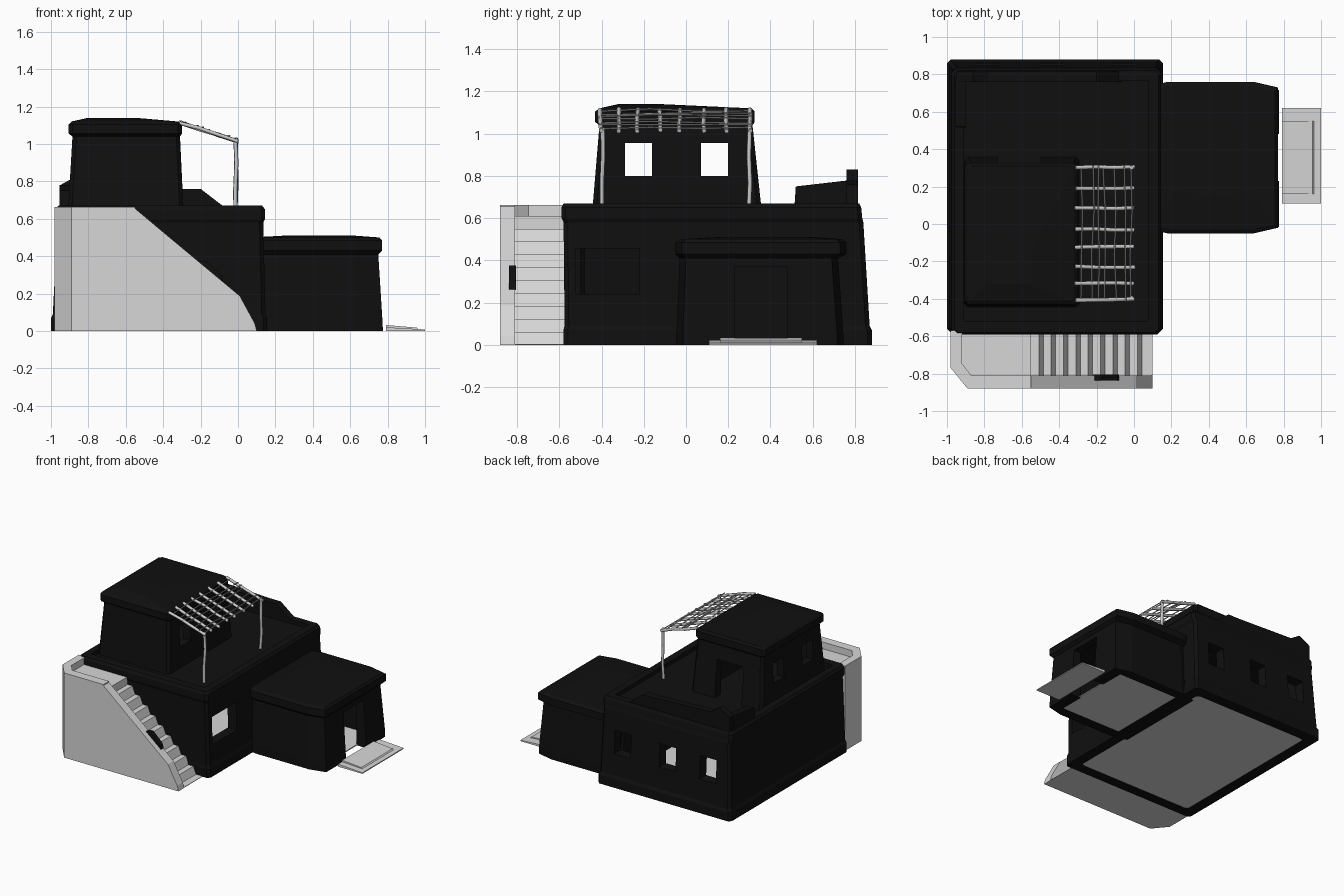
import bpy, bmesh, random
from mathutils import Vector

random.seed(4)
if "Cube" in bpy.data.objects:
    bpy.data.objects.remove(bpy.data.objects["Cube"], do_unlink=True)


def material(name, rgb):
    m = bpy.data.materials.new(name)
    m.use_nodes = True
    m.diffuse_color = (*rgb, 1)
    m.node_tree.nodes["Principled BSDF"].inputs["Base Color"].default_value = (*rgb, 1)
    return m


BLACK = material("black plaster", (0.005, 0.005, 0.005))
GREY = material("pale stone", (0.68, 0.68, 0.68))
WOOD = material("bleached wood", (0.6, 0.6, 0.59))


def finish(bm, name, mat):
    bmesh.ops.recalc_face_normals(bm, faces=bm.faces)
    mesh = bpy.data.meshes.new(name)
    bm.to_mesh(mesh)
    bm.free()
    mesh.materials.append(mat)
    ob = bpy.data.objects.new(name, mesh)
    bpy.context.collection.objects.link(ob)
    return ob


def loft(name, rings, mat=BLACK, cx=0.02, cy=0.02):
    """Stack of corner-cut rectangles, each (z, x0, x1, y0, y1)."""
    bm = bmesh.new()
    loops = []
    for z, x0, x1, y0, y1 in rings:
        plan = [(x0 + cx, y0), (x1 - cx, y0), (x1, y0 + cy), (x1, y1 - cy),
                (x1 - cx, y1), (x0 + cx, y1), (x0, y1 - cy), (x0, y0 + cy)]
        loops.append([bm.verts.new((x, y, z)) for x, y in plan])
    for a, b in zip(loops, loops[1:]):
        for i in range(8):
            j = (i + 1) % 8
            bm.faces.new((a[i], a[j], b[j], b[i]))
    bm.faces.new(loops[0])
    bm.faces.new(loops[-1])
    return finish(bm, name, mat)


def prism(name, pts, axis, lo, hi, mat=BLACK):
    """Polygon extruded along one axis."""
    def place(p, d):
        v = list(p)
        v.insert(axis, d)
        return v
    bm = bmesh.new()
    a = [bm.verts.new(place(p, lo)) for p in pts]
    b = [bm.verts.new(place(p, hi)) for p in pts]
    n = len(pts)
    for i in range(n):
        j = (i + 1) % n
        bm.faces.new((a[i], a[j], b[j], b[i]))
    bm.faces.new(a)
    bm.faces.new(b)
    return finish(bm, name, mat)


def box(name, x0, x1, y0, y1, z0, z1, mat=BLACK):
    return prism(name, [(x0, y0), (x1, y0), (x1, y1), (x0, y1)], 2, z0, z1, mat)


def cut(ob, cutter):
    mod = ob.modifiers.new("cut", "BOOLEAN")
    mod.operation = "DIFFERENCE"
    mod.solver = "EXACT"
    mod.object = cutter
    bpy.context.view_layer.objects.active = ob
    bpy.ops.object.modifier_apply(modifier=mod.name)
    bpy.data.objects.remove(cutter, do_unlink=True)


def stick(name, a, b, r, wobble=0.004):
    a, b = Vector(a), Vector(b)
    c = bpy.data.curves.new(name, "CURVE")
    c.dimensions = "3D"
    c.bevel_depth = r
    c.bevel_resolution = 1
    c.use_fill_caps = True
    s = c.splines.new("POLY")
    s.points.add(3)
    for i, p in enumerate(s.points):
        j = Vector([random.uniform(-wobble, wobble) for _ in range(3)])
        p.co = (*(a.lerp(b, i / 3) + j), 1)
    c.materials.append(WOOD)
    bpy.context.collection.objects.link(bpy.data.objects.new(name, c))


# Main house: plinth, leaning walls, sunken roof
house = loft("main_house", [
    (0, -1, .155, -.58, .88), (.07, -1, .155, -.58, .88),
    (.09, -.99, .147, -.575, .87), (.58, -.965, .135, -.58, .84),
    (.6, -.975, .145, -.59, .835), (.65, -.975, .145, -.59, .83),
    (.67, -.96, .13, -.58, .82)])
cut(house, loft("hollow", [(-.1, -.92, .075, -.5, .8), (.57, -.89, .06, -.5, .76)]))
cut(house, box("roof_recess", -.91, .075, -.52, .765, .64, .8))
for x in (-.05, -.44, -.79):
    cut(house, box("back_window", x - .07, x + .07, .6, 1, .255, .435))
cut(house, box("side_window", -.1, .3, -.52, -.22, .24, .455))
box("main_floor", -.93, .085, -.51, .81, .004, .012, GREY)

# Raised parapet at the back corner
prism("back_parapet", [(-.95, .6), (-.95, .78), (-.86, .83), (-.78, .78), (-.3, .76),
                       (-.2, .76), (-.07, .66), (-.07, .6)], 1, .76, .815)
prism("left_parapet", [(.51, .6), (.52, .75), (.78, .78), (.78, .6)], 0, -.955, -.9)

# Upper room with windows on both sides and a back door
tower = loft("upper_room", [
    (.62, -.91, -.29, -.445, .36), (1.04, -.885, -.31, -.41, .315),
    (1.055, -.905, -.3, -.43, .325), (1.105, -.905, -.3, -.43, .325),
    (1.12, -.89, -.32, -.41, .31), (1.14, -.8, -.55, -.32, -.12)])
cut(tower, loft("hollow", [(.5, -.85, -.36, -.38, .29), (1.05, -.83, -.37, -.36, .27)]))
for y in (-.225, .135):
    cut(tower, box("through_window", -1.1, 0, y - .065, y + .065, .8, .955))
cut(tower, box("back_door", -.73, -.5, .15, .5, .55, .93))

# Low annex with doorway
annex = loft("annex", [
    (0, .05, .775, -.045, .745), (.06, .05, .772, -.045, .745),
    (.41, .05, .75, -.03, .72), (.43, .05, .77, -.05, .76),
    (.485, .05, .77, -.05, .76), (.5, .07, .755, -.03, .74),
    (.51, .25, .62, .15, .6)], cx=.13, cy=.03)
cut(annex, box("hollow", .17, .69, .03, .67, -.1, .4))
cut(annex, box("doorway", .6, .9, .23, .48, -.1, .37))
box("annex_floor", .16, .7, .02, .68, .004, .012, GREY)

# Doorstep slabs
prism("doorstep", [(.79, 0), (1, 0), (1, .008), (.79, .02)], 1, .11, .62, GREY)
prism("doorstep_upper", [(.79, .01), (.965, .008), (.955, .018), (.79, .032)],
      1, .16, .55, GREY)

# Outside stair: landing, rim, steps and sloping side wall
outer = [(-.98, -.57), (-.98, -.77), (-.89, -.88), (-.55, -.88)]
prism("stair_landing", outer + [(-.55, -.57)], 2, 0, .61, GREY)
prism("landing_rim", outer + [(-.55, -.81), (-.87, -.81), (-.92, -.745), (-.92, -.57)],
      2, .6, .663, GREY)
STEPS, RUN = 10, .066
steps = [(-.6, 0), (-.6, .61)]
for i in range(STEPS):
    x = -.575 + RUN * i
    steps.append((x, .61 * (1 - i / STEPS)))
    steps.append((x + .024, max(.004, .61 * (1 - (i + 1) / STEPS))))
steps += [(.098, .004), (.098, 0)]
prism("stair_steps", steps, 1, -.82, -.57, GREY)
prism("stair_wall", [(-.56, 0), (-.56, .663), (-.545, .65), (.01, .187), (.09, .04),
                     (.1, 0)], 1, -.88, -.81, GREY)

# Small dark lump resting on the stair wall
prism("wall_lump", [(-.22, .37), (-.17, .375), (-.09, .3), (-.08, .26), (-.14, .27)],
      1, -.838, -.805)

# Pergola: posts, sloping rafters, thin cross twigs
for y in (-.395, .3):
    stick("pergola_post", (-.012, y, .63), (-.012, y, 1.03), .011)
for y in (.305, .19, .085, -.03, -.125, -.23, -.315, -.405):
    stick("pergola_rafter", (-.315, y, 1.115), (0, y, 1.015), .011)
for x in (-.28, -.22, -.19, -.16, -.1, -.05, -.015):
    stick("pergola_twig", (x, -.41, 1.025 - .31 * x), (x, .31, 1.025 - .31 * x), .004, .007)
